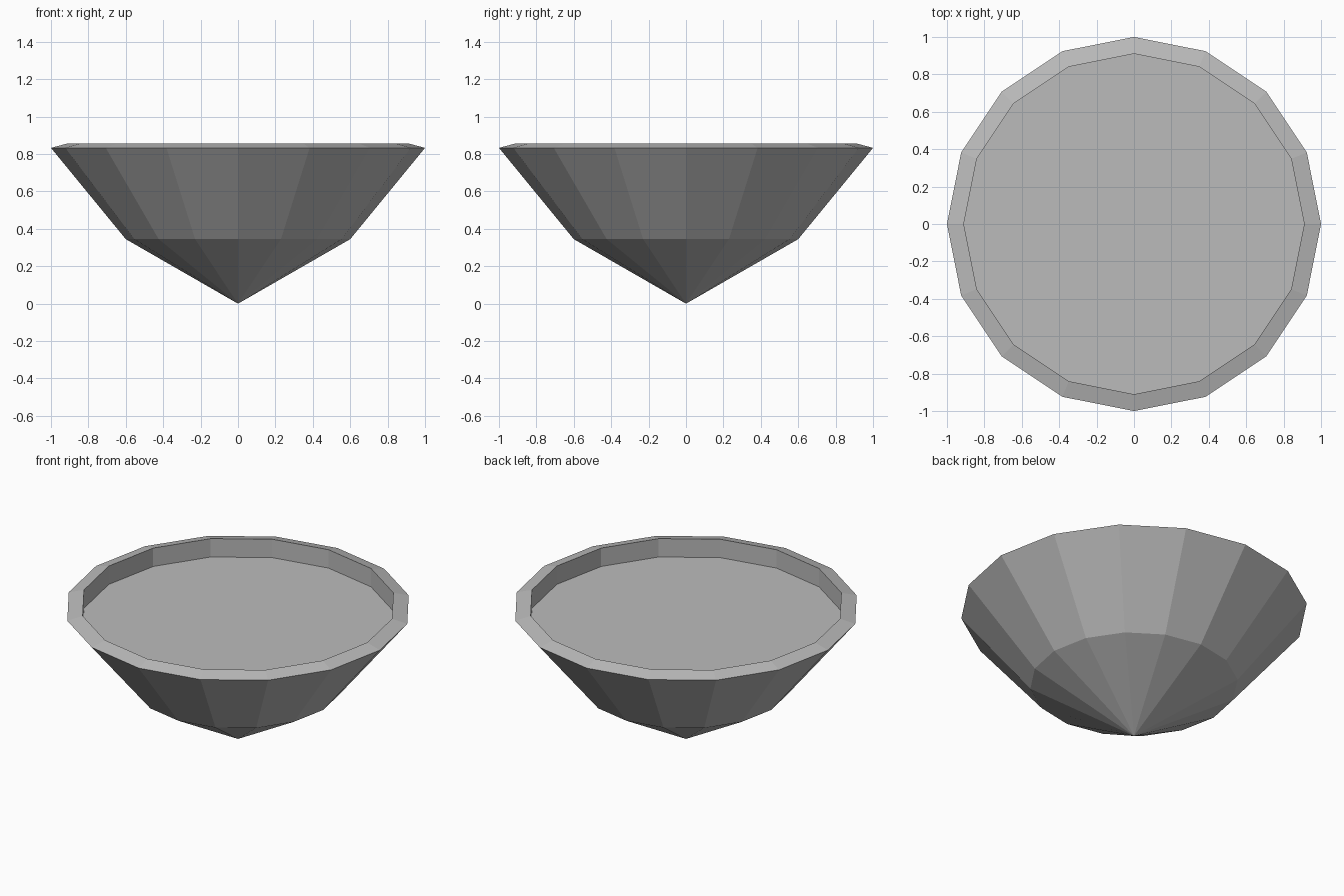
import bpy, bmesh
from math import cos, sin, tau

cube = bpy.data.objects.get("Cube")
if cube:
    bpy.data.objects.remove(cube, do_unlink=True)

SIDES = 16
# Radius and height, from the pointed base, over the rim, to the sunken floor
PROFILE = [(0.60, 0.345), (1.0, 0.833), (0.91, 0.857), (0.91, 0.74)]

# Plain grey material
grey = bpy.data.materials.new("grey")
grey.use_nodes = True
colour = (0.5, 0.5, 0.5, 1)
grey.diffuse_color = colour
grey.node_tree.nodes["Principled BSDF"].inputs["Base Color"].default_value = colour

# Faceted bowl body
bm = bmesh.new()
rings = [[bm.verts.new((r * cos(tau * i / SIDES), r * sin(tau * i / SIDES), z))
          for i in range(SIDES)] for r, z in PROFILE]
tip = bm.verts.new((0, 0, 0))
for i in range(SIDES):
    j = (i + 1) % SIDES
    bm.faces.new((tip, rings[0][j], rings[0][i]))
    for low, high in zip(rings, rings[1:]):
        bm.faces.new((low[i], low[j], high[j], high[i]))

# Flat floor inside the rim
bm.faces.new(rings[-1])
bmesh.ops.recalc_face_normals(bm, faces=bm.faces)

mesh = bpy.data.meshes.new("bowl")
bm.to_mesh(mesh)
bm.free()
mesh.materials.append(grey)
bowl = bpy.data.objects.new("bowl", mesh)
bpy.context.collection.objects.link(bowl)
